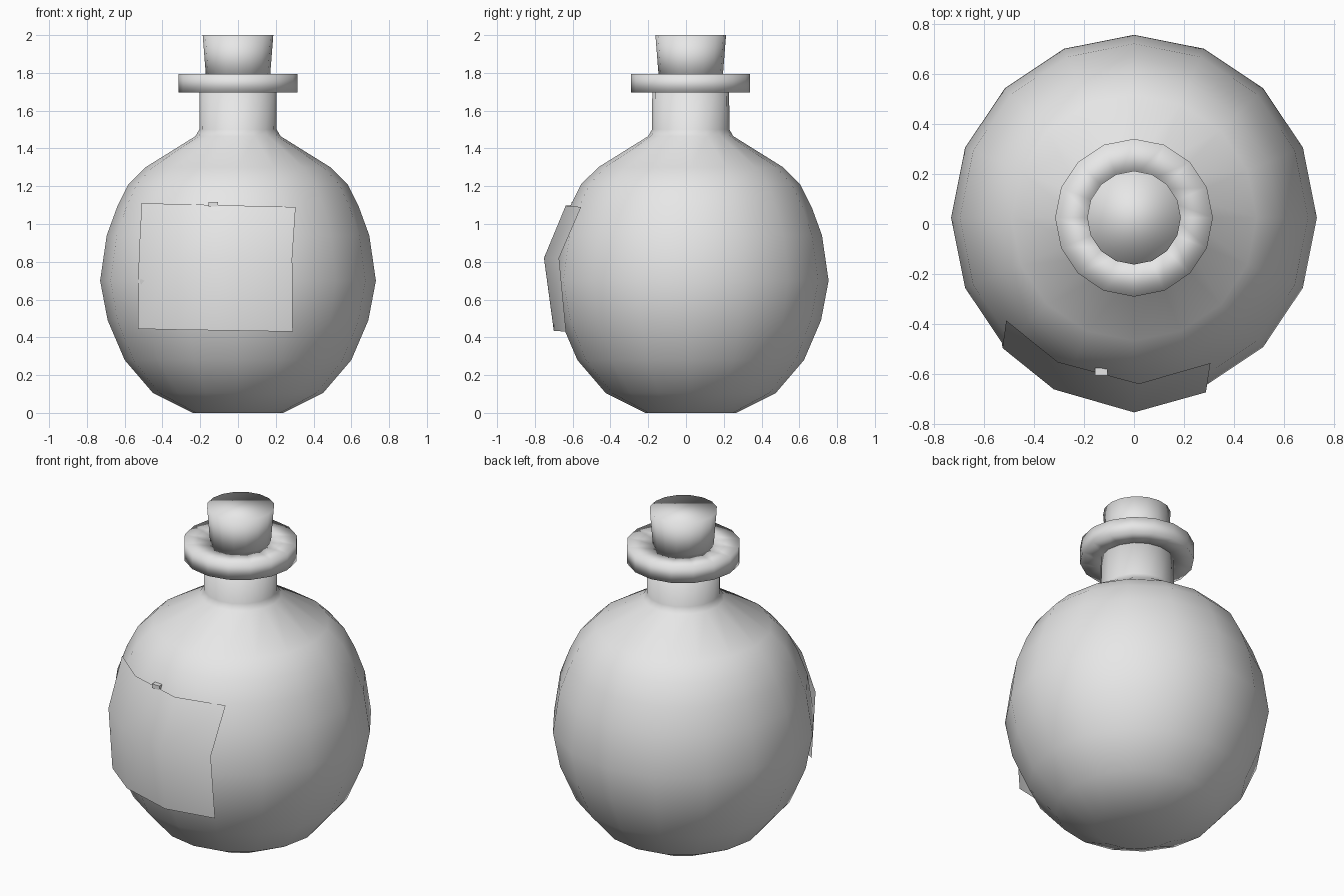
import bpy, bmesh, math

if "Cube" in bpy.data.objects:
    bpy.data.objects.remove(bpy.data.objects["Cube"])

CY = 0.025      # y of the bottle's axis
SIDES = 16

grey = bpy.data.materials.new("plain_grey")
grey.diffuse_color = (0.8, 0.8, 0.8, 1)
grey.use_nodes = True
grey.node_tree.nodes["Principled BSDF"].inputs["Base Color"].default_value = grey.diffuse_color


def finish(name, bm):
    me = bpy.data.meshes.new(name)
    for f in bm.faces:
        f.smooth = True
    bm.to_mesh(me)
    bm.free()
    me.materials.append(grey)
    ob = bpy.data.objects.new(name, me)
    bpy.context.collection.objects.link(ob)
    return ob


def lathe(name, profile, closed=False):
    """Revolve (radius, z) points; open profiles get end caps."""
    bm = bmesh.new()
    rings = []
    for r, z in profile:
        rings.append([bm.verts.new((r * math.cos(2 * math.pi * i / SIDES),
                                    CY + r * math.sin(2 * math.pi * i / SIDES), z))
                      for i in range(SIDES)])
    pairs = list(zip(rings, rings[1:]))
    if closed:
        pairs.append((rings[-1], rings[0]))
    for a, b in pairs:
        for i in range(SIDES):
            j = (i + 1) % SIDES
            bm.faces.new((a[i], a[j], b[j], b[i]))
    if not closed:
        bm.faces.new(rings[0][::-1])
        bm.faces.new(rings[-1])
    bmesh.ops.recalc_face_normals(bm, faces=bm.faces)
    return finish(name, bm)


# round body with neck
lathe("bottle_body", [(0.24, 0.0), (0.45, 0.105), (0.60, 0.28), (0.69, 0.49),
                      (0.73, 0.70), (0.695, 0.94), (0.64, 1.09), (0.58, 1.21),
                      (0.49, 1.30), (0.225, 1.465), (0.205, 1.50), (0.203, 1.75)])

# flat ring around the mouth
lathe("bottle_lip", [(0.19, 1.695), (0.315, 1.695), (0.315, 1.795), (0.16, 1.795)],
      closed=True)

# tapered stopper
lathe("cork", [(0.168, 1.76), (0.187, 2.0)])

# paper label: three bent rows of four points, left to right
rows = [
    [(-0.53, -0.45, 0.445), (-0.32, -0.61, 0.44), (0.0, -0.70, 0.435), (0.29, -0.635, 0.43)],
    [(-0.525, -0.495, 0.83), (-0.32, -0.66, 0.825), (0.0, -0.752, 0.82), (0.287, -0.672, 0.82)],
    [(-0.51, -0.385, 1.11), (-0.305, -0.55, 1.105), (0.02, -0.637, 1.097), (0.305, -0.555, 1.09)],
]
bm = bmesh.new()
grid = [[bm.verts.new(p) for p in row] for row in rows]
for lo, hi in zip(grid, grid[1:]):
    for i in range(3):
        bm.faces.new((lo[i], lo[i + 1], hi[i + 1], hi[i]))
finish("label", bm)

# tiny tab on the label's top edge
bm = bmesh.new()
bmesh.ops.create_cube(bm, size=1)
bmesh.ops.scale(bm, vec=(0.05, 0.03, 0.025), verts=bm.verts)
bmesh.ops.translate(bm, vec=(-0.13, -0.59, 1.105), verts=bm.verts)
tab = finish("label_tab", bm)
for p in tab.data.polygons:
    p.use_smooth = False
